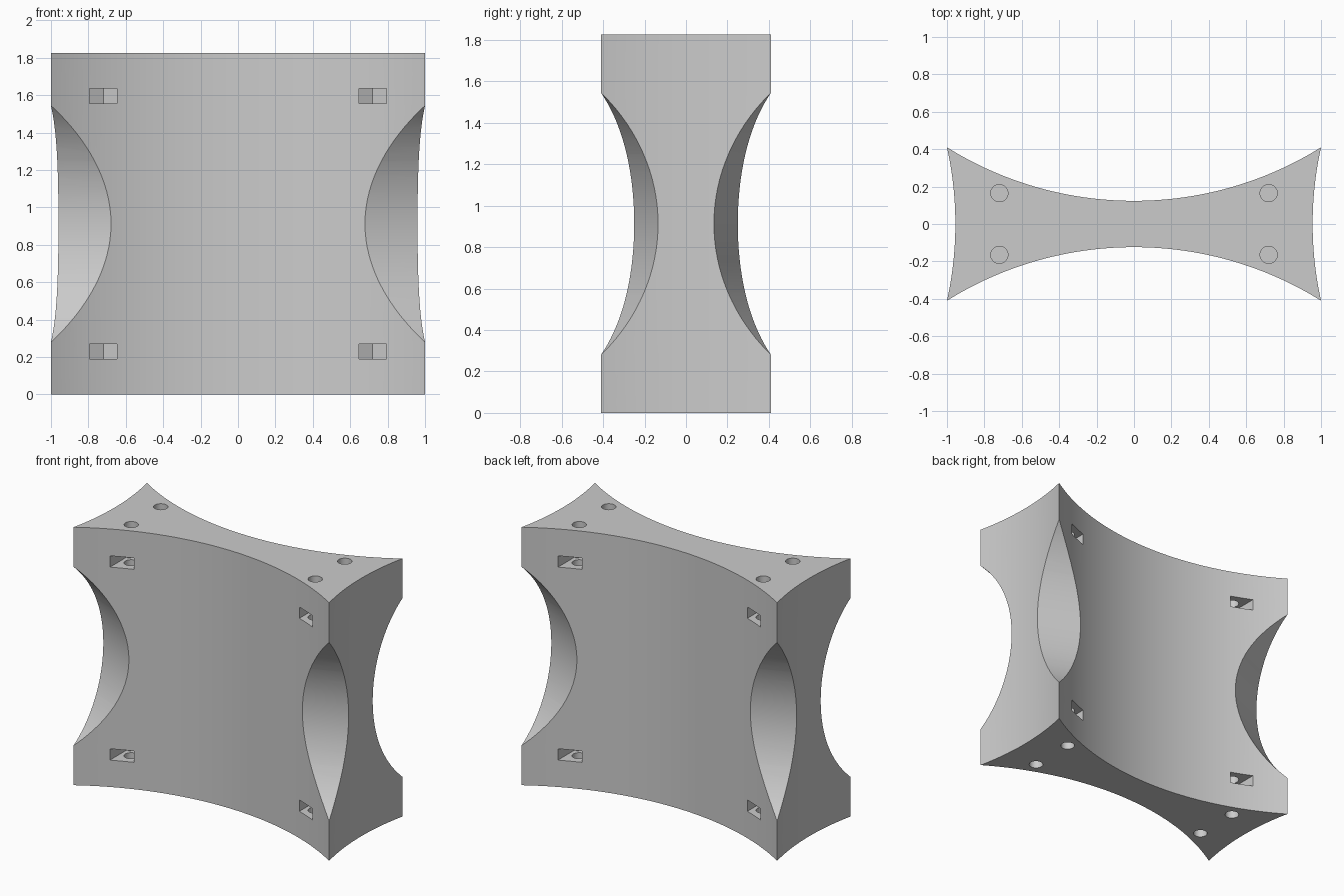
import bpy, bmesh, math
from mathutils import Matrix, Vector

cube = bpy.data.objects.get("Cube")
if cube:
    bpy.data.objects.remove(cube, do_unlink=True)

HEIGHT, HALF_X, HALF_Y = 1.825, 1.0, 0.41
RADIUS = 1.89                      # curvature of all four hollow walls

grey = bpy.data.materials.new("plain grey")
grey.use_nodes = True
grey.diffuse_color = (0.6, 0.6, 0.6, 1)
grey.node_tree.nodes["Principled BSDF"].inputs["Base Color"].default_value = (0.6, 0.6, 0.6, 1)


def prism(name, points, z0, z1):
    """Extrude a closed plan outline between two heights."""
    bm = bmesh.new()
    base = bm.faces.new([bm.verts.new((x, y, z0)) for x, y in points])
    top = bmesh.ops.extrude_face_region(bm, geom=[base])["geom"]
    bmesh.ops.translate(bm, vec=(0, 0, z1 - z0),
                        verts=[g for g in top if isinstance(g, bmesh.types.BMVert)])
    bmesh.ops.recalc_face_normals(bm, faces=bm.faces)
    mesh = bpy.data.meshes.new(name)
    bm.to_mesh(mesh)
    bm.free()
    mesh.materials.append(grey)
    obj = bpy.data.objects.new(name, mesh)
    bpy.context.collection.objects.link(obj)
    return obj


def circle(cx, cy, r, count):
    return [(cx + r * math.cos(math.tau * i / count),
             cy + r * math.sin(math.tau * i / count)) for i in range(count)]


def hollow_arc(start, end, count):
    """Arc from start towards end that bows to the left (inwards)."""
    a, b = Vector(start), Vector(end)
    half = (b - a).length / 2
    along = (b - a).normalized()
    inward = Vector((-along.y, along.x))
    centre = (a + b) / 2 - inward * math.sqrt(RADIUS ** 2 - half ** 2)
    sweep = math.asin(half / RADIUS)
    angles = [sweep * (2 * i / count - 1) for i in range(count)]
    return [tuple(centre + RADIUS * (along * math.sin(t) + inward * math.cos(t)))
            for t in angles]


# Main block with four hollow walls
corners = [(-HALF_X, -HALF_Y), (HALF_X, -HALF_Y), (HALF_X, HALF_Y), (-HALF_X, HALF_Y)]
outline = []
for i, count in enumerate((64, 24, 64, 24)):
    outline += hollow_arc(corners[i], corners[(i + 1) % 4], count)
block = prism("concave_block", outline, 0, HEIGHT)
cutters = []

# Round scoops through the four upright corners
SCOOP_R, SCOOP_DEPTH = 0.875, 0.27
for x, y in corners:
    axis = Vector((x, -y, 0)).normalized()
    inward = Vector((-math.copysign(abs(axis.y), x), -math.copysign(abs(axis.x), y), 0))
    scoop = prism("corner_scoop_cutter", circle(0, 0, SCOOP_R, 128), -0.9, 0.9)
    centre = Vector((x, y, HEIGHT / 2)) + inward * (SCOOP_DEPTH - SCOOP_R)
    turn = axis.to_track_quat('Z', 'Y').to_matrix().to_4x4()
    scoop.data.transform(Matrix.Translation(centre) @ turn)
    cutters.append(scoop)

# Screw holes from both ends, with hexagonal nut slots open to front and back
HOLE_X, HOLE_Y, HOLE_R, HOLE_DEPTH = 0.72, 0.165, 0.046, 0.4
SLOT, SLOT_HEIGHT, SLOT_Z = 0.073, 0.08, 0.23
for sx in (-1, 1):
    for sy in (-1, 1):
        x, y = sx * HOLE_X, sy * HOLE_Y
        side = SLOT / math.sqrt(3)
        slot = [(x - SLOT, sy * 0.6), (x + SLOT, sy * 0.6), (x + SLOT, y - sy * side),
                (x, y - sy * 2 * side), (x - SLOT, y - sy * side)]
        for z, z0, z1 in ((SLOT_Z, -0.1, HOLE_DEPTH),
                          (HEIGHT - SLOT_Z, HEIGHT - HOLE_DEPTH, HEIGHT + 0.1)):
            cutters.append(prism("nut_slot_cutter", slot,
                                 z - SLOT_HEIGHT / 2, z + SLOT_HEIGHT / 2))
            cutters.append(prism("screw_hole_cutter", circle(x, y, HOLE_R, 40), z0, z1))

# Carve everything out of the block
bpy.ops.object.select_all(action='DESELECT')
bpy.context.view_layer.objects.active = block
block.select_set(True)
for cutter in cutters:
    cutter.hide_render = True
    mod = block.modifiers.new("carve", 'BOOLEAN')
    mod.operation, mod.solver, mod.object = 'DIFFERENCE', 'EXACT', cutter
    bpy.ops.object.modifier_apply(modifier=mod.name)
    bpy.data.objects.remove(cutter, do_unlink=True)

bpy.ops.object.shade_smooth_by_angle(angle=math.radians(15))
